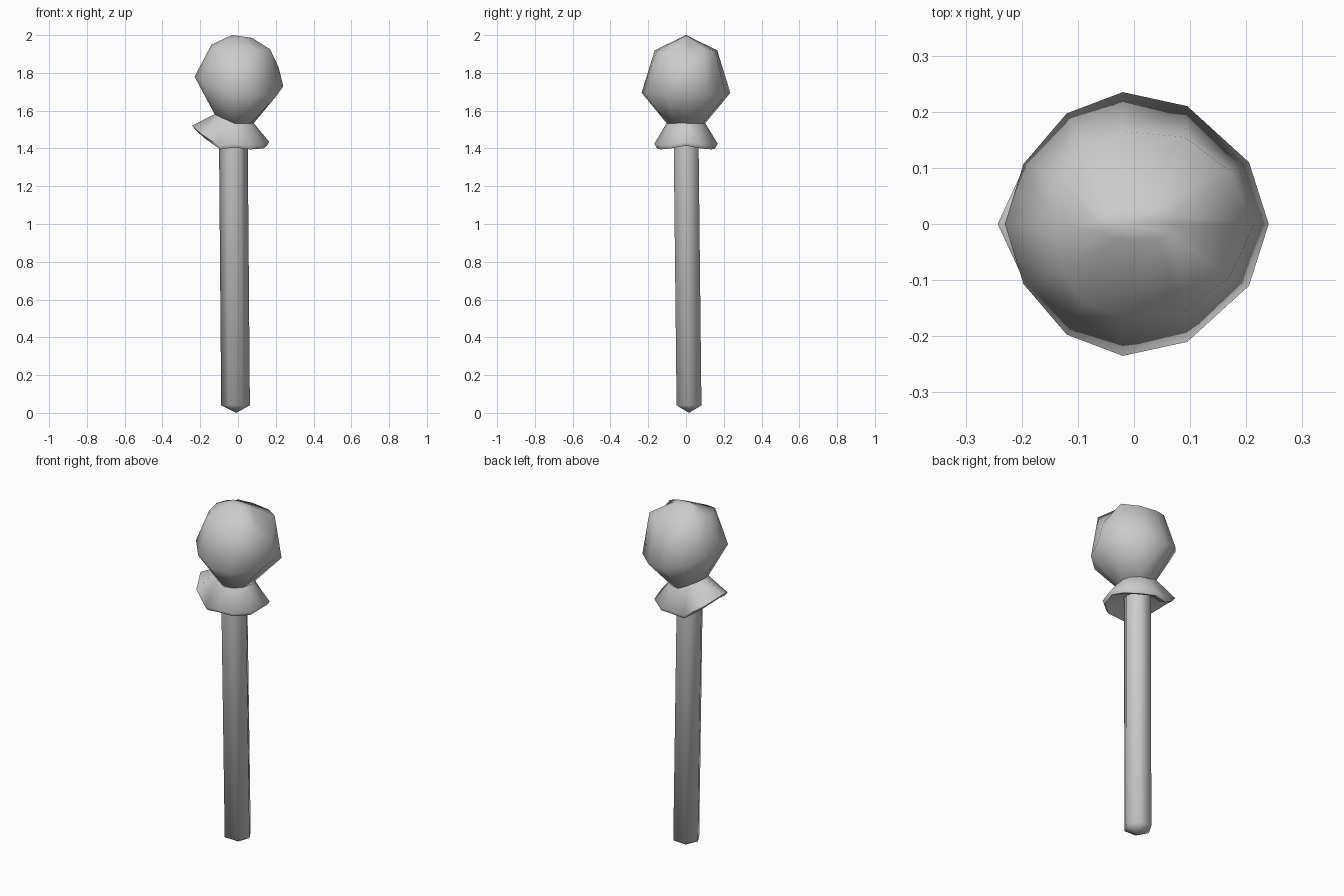
import bpy, bmesh
from math import sin, cos, pi

cube = bpy.data.objects.get("Cube")
if cube:
    bpy.data.objects.remove(cube)

grey = bpy.data.materials.new("plain grey")
grey.use_nodes = True
tone = (0.6, 0.6, 0.6, 1)
grey.diffuse_color = tone
grey.node_tree.nodes["Principled BSDF"].inputs["Base Color"].default_value = tone


def mirrored(half):
    """Close a half ring, running from +x to -x, across the y = 0 plane."""
    return half + [(x, -y, z) for x, y, z in half[-2:0:-1]]


def loft(name, rings, start=None, end=None, angle=60):
    """Skin a stack of equal rings, with optional points closing the ends."""
    bm = bmesh.new()
    loops = [[bm.verts.new(p) for p in ring] for ring in rings]
    n = len(loops[0])
    for low, high in zip(loops, loops[1:]):
        for i in range(n):
            j = (i + 1) % n
            bm.faces.new((low[i], low[j], high[j], high[i]))
    for tip, loop in ((start, loops[0]), (end, loops[-1])):
        if tip:
            v = bm.verts.new(tip)
            for i in range(n):
                bm.faces.new((loop[i], loop[(i + 1) % n], v))
    bmesh.ops.recalc_face_normals(bm, faces=bm.faces)
    mesh = bpy.data.meshes.new(name)
    bm.to_mesh(mesh)
    bm.free()
    mesh.materials.append(grey)
    obj = bpy.data.objects.new(name, mesh)
    bpy.context.collection.objects.link(obj)
    bpy.ops.object.select_all(action='DESELECT')
    obj.select_set(True)
    bpy.context.view_layer.objects.active = obj
    bpy.ops.object.shade_smooth_by_angle(angle=angle * pi / 180)
    return obj


def neck(radius, z):
    """Ring at the neck, rising towards -x."""
    return mirrored([(radius * cos(a) - 0.02, radius * sin(a),
                      z + 0.045 * max(0, -cos(a)))
                     for a in (i * pi / 6 for i in range(7))])


def scaled(ring, s, dz):
    return [(x * s, y * s, z + dz) for x, y, z in ring]


# Stick: slightly leaning six-sided rod with a blunt point
def hexagon(cx, cy, z, r=0.076):
    return [(cx + r * cos(i * pi / 3), cy + r * sin(i * pi / 3), z) for i in range(6)]


loft("stick", [hexagon(-0.013, 0.016, 0.04), hexagon(-0.025, 0, 1.5)],
     start=(-0.01, 0.016, 0), end=(-0.025, 0, 1.5), angle=65)

# Head: tilted widest ring, uneven shoulders and a short crown ridge
widest = mirrored([(0.24, 0, 1.73), (0.205, 0.11, 1.68), (0.095, 0.21, 1.685),
                   (-0.02, 0.235, 1.695), (-0.12, 0.197, 1.725),
                   (-0.197, 0.107, 1.76), (-0.23, 0, 1.78)])
shoulder = mirrored([(0.215, 0, 1.83), (0.17, 0.095, 1.925), (0.09, 0.155, 1.915),
                     (-0.02, 0.165, 1.92), (-0.09, 0.14, 1.93),
                     (-0.13, 0.08, 1.94), (-0.14, 0, 1.95)])
crown = mirrored([(0.005 + 0.07 * cos(i * pi / 6), 0.03 * sin(i * pi / 6), 1.985)
                  for i in range(7)])
loft("head", [neck(0.1, 1.53), widest, shoulder, crown],
     start=(-0.02, 0, 1.52), end=(-0.03, 0, 2), angle=75)

# Collar: flared skirt lifted at -x, with a thin rolled hem
hem = mirrored([(0.165, 0, 1.435), (0.145, 0.085, 1.42), (0.07, 0.145, 1.415),
                (-0.02, 0.168, 1.425), (-0.1, 0.16, 1.415),
                (-0.192, 0.11, 1.475), (-0.243, 0, 1.52)])
loft("collar", [neck(0.098, 1.54), hem, scaled(hem, 0.93, -0.02),
                scaled(hem, 0.75, -0.008), neck(0.07, 1.45)], angle=70)
